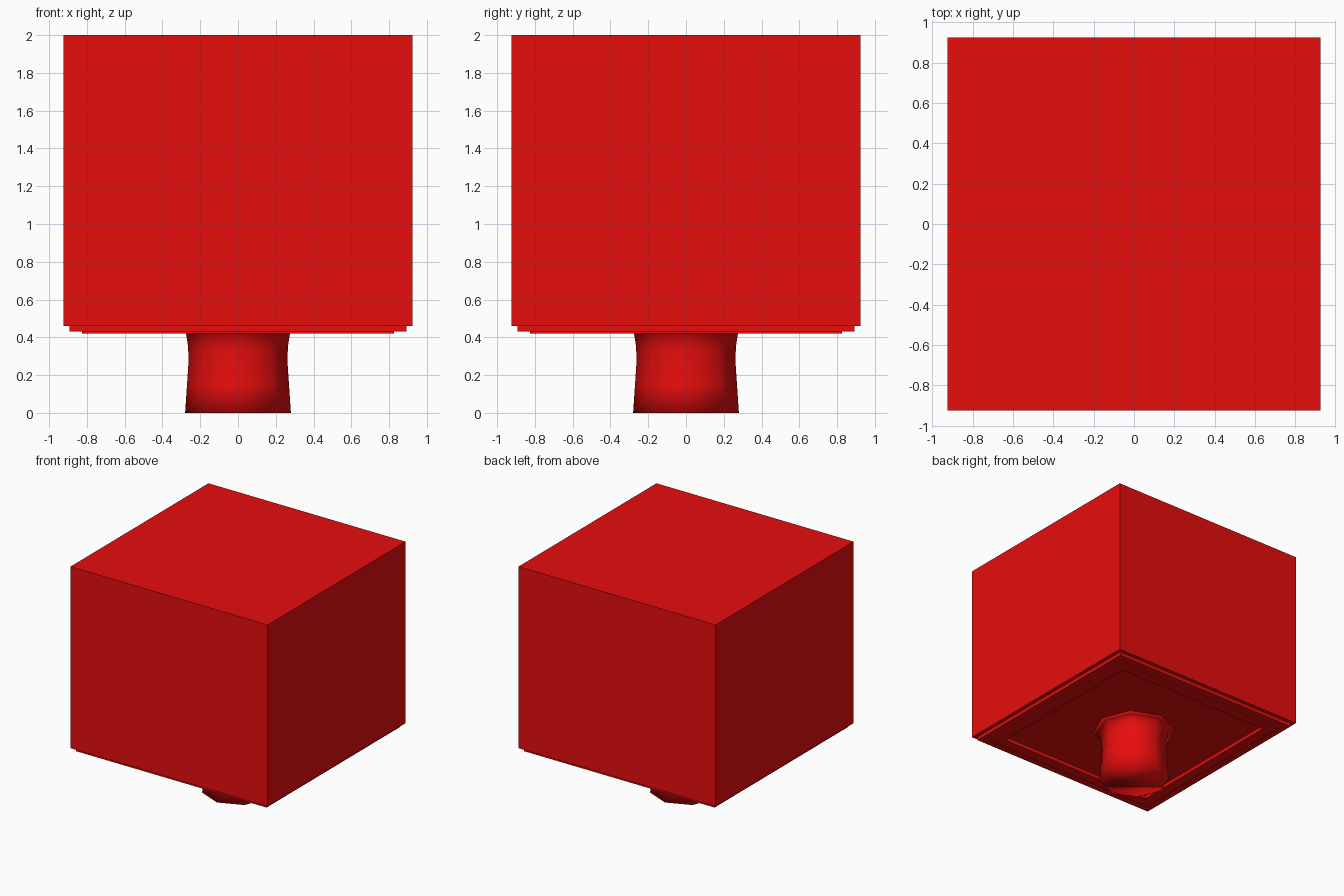
import bpy, bmesh
from math import cos, sin, pi

if "Cube" in bpy.data.objects:
    bpy.data.objects.remove(bpy.data.objects["Cube"])

red = bpy.data.materials.new("red")
red.diffuse_color = (0.8, 0.004, 0.004, 1)
red.use_nodes = True
red.node_tree.nodes["Principled BSDF"].inputs["Base Color"].default_value = red.diffuse_color


def stacked_rings(name, profile, sides, turn=0.0, smooth=False):
    """Join regular polygon rings given as (corner radius, z) and cap both ends."""
    bm = bmesh.new()
    rings = [[bm.verts.new((r * cos(turn + 2 * pi * i / sides),
                            r * sin(turn + 2 * pi * i / sides), z))
              for i in range(sides)] for r, z in profile]
    for a, b in zip(rings, rings[1:]):
        for i in range(sides):
            j = (i + 1) % sides
            bm.faces.new((a[i], a[j], b[j], b[i]))
    bm.faces.new(rings[0])
    bm.faces.new(rings[-1])
    bmesh.ops.recalc_face_normals(bm, faces=bm.faces)
    for f in bm.faces:
        f.smooth = smooth
    mesh = bpy.data.meshes.new(name)
    bm.to_mesh(mesh)
    bm.free()
    mesh.materials.append(red)
    obj = bpy.data.objects.new(name, mesh)
    bpy.context.collection.objects.link(obj)
    return obj


# Block: recessed underside, stepped rims, tall straight walls (half width, z)
block = [(0.735, 0.45), (0.735, 0.42), (0.825, 0.42), (0.825, 0.43),
         (0.893, 0.43), (0.893, 0.46), (0.925, 0.46), (0.925, 2.0)]
stacked_rings("block", [(h * 2 ** 0.5, z) for h, z in block], 4, pi / 4)

# Stem: eight-sided, waisted, flaring into the underside
stem = [(0.28, 0.0), (0.27, 0.15), (0.262, 0.27), (0.264, 0.35),
        (0.275, 0.42), (0.30, 0.442), (0.34, 0.452)]
stacked_rings("stem", stem, 8, smooth=True)
